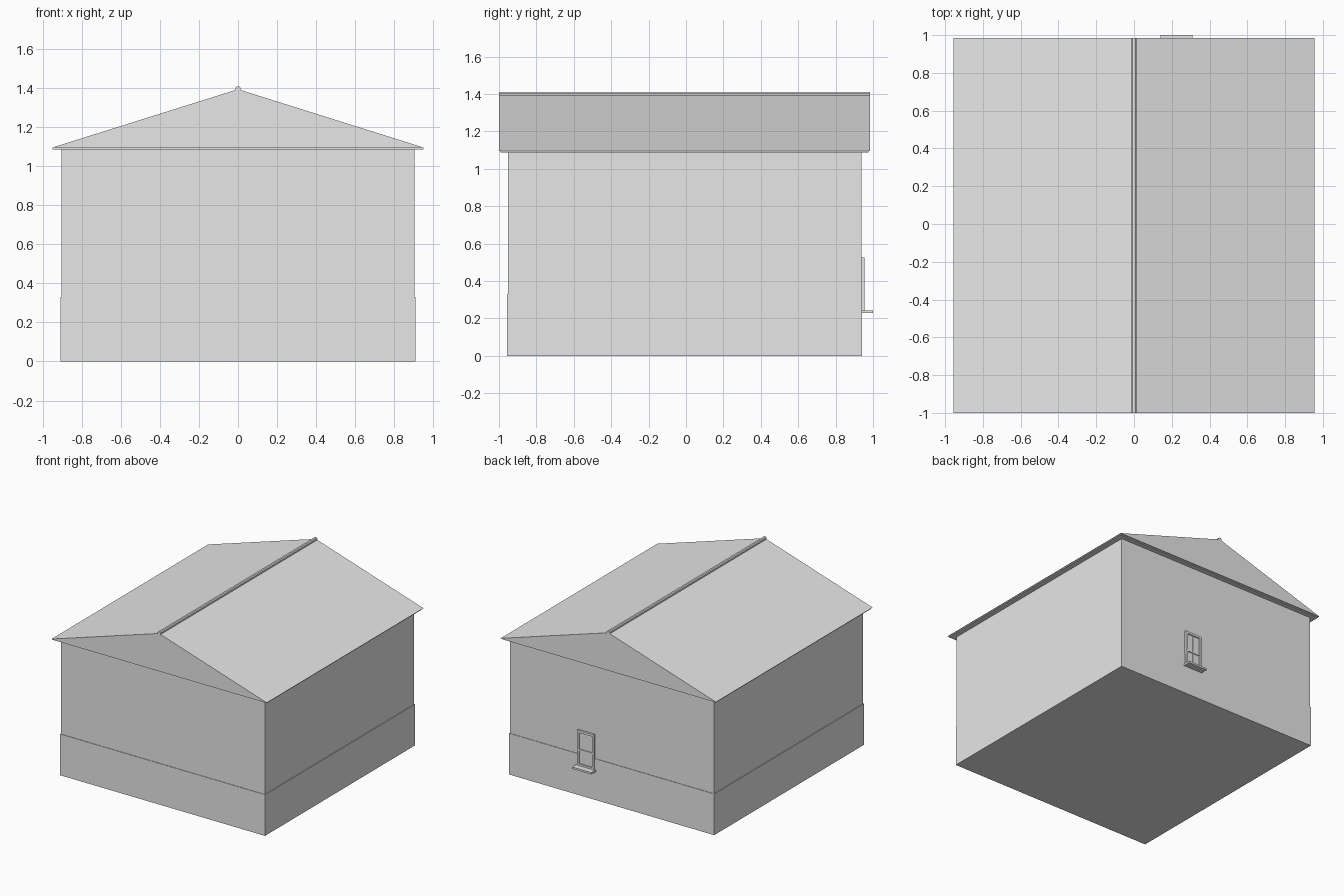
import bpy
import bmesh

cube = bpy.data.objects.get("Cube")
if cube:
    bpy.data.objects.remove(cube, do_unlink=True)

GREY = (0.8, 0.8, 0.8, 1.0)
grey = bpy.data.materials.new("light_grey")
grey.use_nodes = True
grey.diffuse_color = GREY
grey.node_tree.nodes["Principled BSDF"].inputs["Base Color"].default_value = GREY


def extrude_profile(name, profile, y0, y1):
    """Solid with an (x, z) outline running from y0 to y1."""
    bm = bmesh.new()
    face = bm.faces.new([bm.verts.new((x, y0, z)) for x, z in profile])
    new = bmesh.ops.extrude_face_region(bm, geom=[face])["geom"]
    bmesh.ops.translate(bm, vec=(0, y1 - y0, 0),
                        verts=[v for v in new if isinstance(v, bmesh.types.BMVert)])
    bmesh.ops.recalc_face_normals(bm, faces=bm.faces)
    mesh = bpy.data.meshes.new(name)
    bm.to_mesh(mesh)
    bm.free()
    mesh.materials.append(grey)
    obj = bpy.data.objects.new(name, mesh)
    bpy.context.scene.collection.objects.link(obj)
    return obj


def box(name, x0, x1, y0, y1, z0, z1):
    return extrude_profile(name, [(x0, z0), (x1, z0), (x1, z1), (x0, z1)], y0, y1)


# Walls and the slightly wider plinth
BACK = 0.938
box("walls", -0.905, 0.905, -0.953, BACK, 0.3, 1.095)
box("plinth", -0.91, 0.91, -0.957, BACK + 0.004, 0, 0.33)

# Gabled roof, eave board and ridge cap
extrude_profile("roof", [(-0.955, 1.096), (0.955, 1.096), (0, 1.396)], -1, 0.985)
box("eave_board", -0.95, 0.95, -0.992, 0.977, 1.088, 1.097)
extrude_profile("ridge_cap", [(-0.014, 1.385), (0.014, 1.385), (0.014, 1.403),
                              (0.007, 1.41), (-0.007, 1.41), (-0.014, 1.403)], -1, 0.985)

# Window on the back wall
LEFT, RIGHT, LOW, HIGH = 0.15, 0.30, 0.24, 0.525
MID, BAR = (LEFT + RIGHT) / 2, 0.018
FACE = BACK + 0.016
box("window_glass", LEFT, RIGHT, BACK, BACK + 0.006, LOW, HIGH)
box("window_jamb_right", LEFT, LEFT + BAR, BACK, FACE, LOW, HIGH)
box("window_jamb_left", RIGHT - BAR, RIGHT, BACK, FACE, LOW, HIGH)
box("window_head", LEFT, RIGHT, BACK, FACE, HIGH - BAR, HIGH)
box("window_bottom_rail", LEFT, RIGHT, BACK, FACE, LOW, LOW + BAR)
box("window_meeting_rail", LEFT, RIGHT, BACK, FACE - 0.003, 0.36, 0.374)
box("window_mullion", MID - 0.004, MID + 0.004, BACK, BACK + 0.01, LOW, HIGH)
box("window_sill", 0.14, 0.31, BACK, 1.0, 0.228, 0.243)
